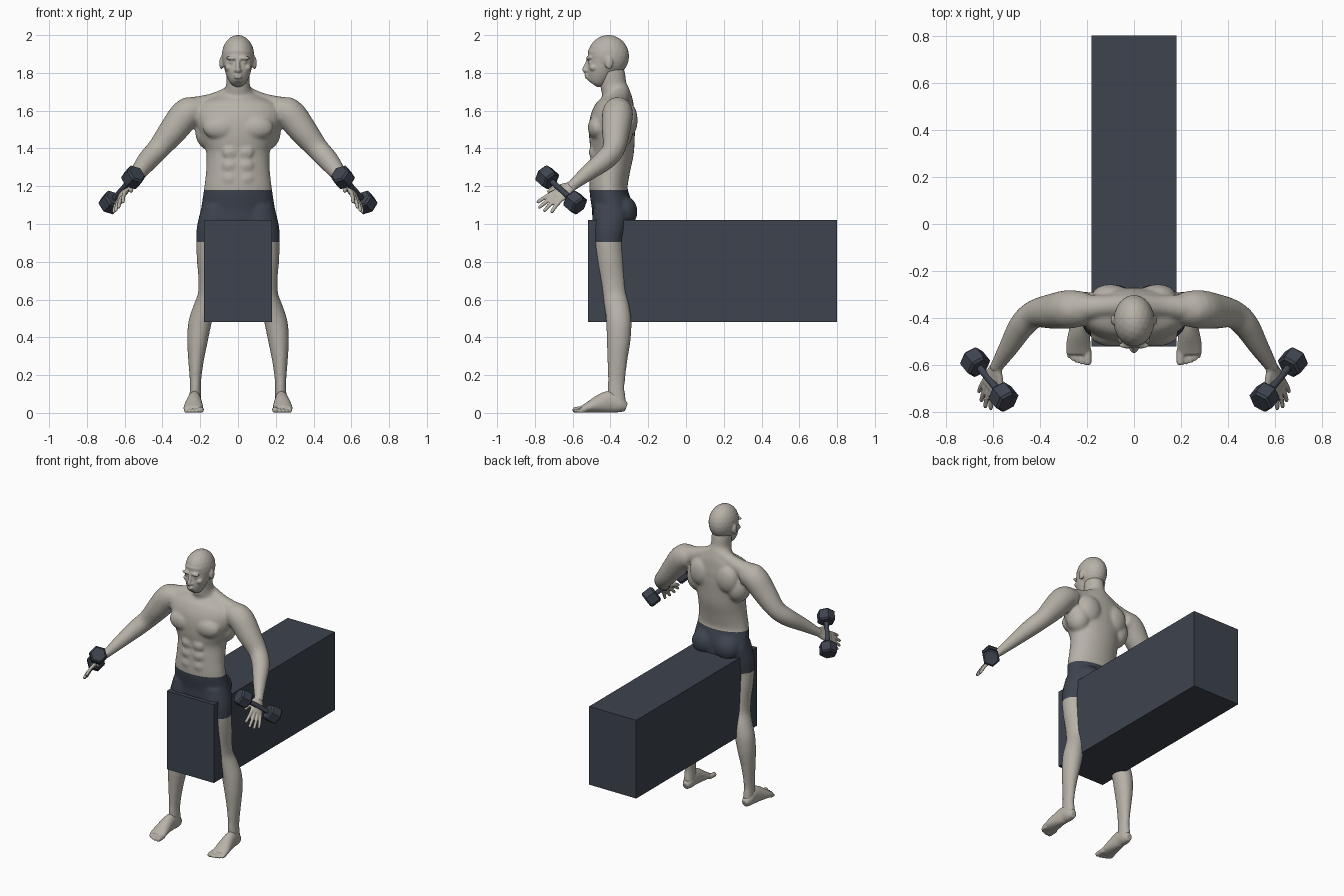
import bpy
import bmesh
from math import cos, sin, pi
from mathutils import Vector, Matrix

cube = bpy.data.objects.get("Cube")
if cube:
    bpy.data.objects.remove(cube, do_unlink=True)


def material(name, color):
    mat = bpy.data.materials.new(name)
    mat.use_nodes = True
    mat.diffuse_color = (*color, 1)
    mat.node_tree.nodes["Principled BSDF"].inputs["Base Color"].default_value = (*color, 1)
    return mat


skin = material("warm grey skin", (0.47, 0.44, 0.39))
charcoal = material("charcoal blue", (0.047, 0.056, 0.077))


def resample(rows, steps):
    """Smooth curve through the rows of numbers."""
    result = []
    for i in range(len(rows) - 1):
        a, b, c, d = (rows[min(max(i + k, 0), len(rows) - 1)] for k in (-1, 0, 1, 2))
        for s in range(steps):
            t = s / steps
            result.append([q + t * (r - p + t * (2 * p - 5 * q + 4 * r - e + t * (3 * (q - r) + e - p))) / 2
                           if steps > 1 else q for p, q, r, e in zip(a, b, c, d)])
    return result + [list(rows[-1])]


def loft(bm, rows, side=(1, 0, 0), sides=20, steps=4):
    """Closed tube; each row is x, y, z, radius along side, radius across."""
    rows = resample(rows, steps)
    centres = [Vector(r[:3]) for r in rows]
    rings = []
    for i, row in enumerate(rows):
        axis = (centres[min(i + 1, len(rows) - 1)] - centres[max(i - 1, 0)]).normalized()
        u = Vector(side)
        u = (u - axis * u.dot(axis)).normalized()
        v = axis.cross(u)
        rings.append([bm.verts.new(centres[i] + u * row[3] * cos(2 * pi * k / sides)
                                   + v * row[4] * sin(2 * pi * k / sides)) for k in range(sides)])
    for lower, upper in zip(rings, rings[1:]):
        for k in range(sides):
            j = (k + 1) % sides
            bm.faces.new((lower[k], lower[j], upper[j], upper[k]))
    bm.faces.new(rings[0][::-1])
    bm.faces.new(rings[-1])


def blob(bm, centre, radii):
    bmesh.ops.create_icosphere(bm, subdivisions=3, radius=1,
                               matrix=Matrix.Translation(centre) @ Matrix.Diagonal((*radii, 1)))


def mirror(bm):
    copy = bmesh.ops.duplicate(bm, geom=bm.verts[:] + bm.edges[:] + bm.faces[:])["geom"]
    for v in copy:
        if isinstance(v, bmesh.types.BMVert):
            v.co.x = -v.co.x


def finish(name, bm, mats, voxel=0, smooth=0):
    """Make the object; with a voxel size, fuse its volumes into one skin."""
    bmesh.ops.recalc_face_normals(bm, faces=bm.faces)
    mesh = bpy.data.meshes.new(name)
    bm.to_mesh(mesh)
    bm.free()
    obj = bpy.data.objects.new(name, mesh)
    bpy.context.scene.collection.objects.link(obj)
    if voxel:
        fuse = obj.modifiers.new("fuse", 'REMESH')
        fuse.mode = 'VOXEL'
        fuse.voxel_size = voxel
        relax = obj.modifiers.new("relax", 'SMOOTH')
        relax.factor = 0.5
        relax.iterations = smooth
        graph = bpy.context.evaluated_depsgraph_get()
        fused = bpy.data.meshes.new_from_object(obj.evaluated_get(graph))
        obj.modifiers.clear()
        obj.data = fused
        fused.polygons.foreach_set("use_smooth", [True] * len(fused.polygons))
    obj.data.materials.clear()
    for m in mats:
        obj.data.materials.append(m)
    return obj


# Body: limbs and muscles on one side, mirrored, then trunk
bm = bmesh.new()
leg = [(1.08, .11, -.39, .085, .10), (.98, .118, -.405, .10, .095), (.90, .125, -.41, .097, .084),
       (.80, .138, -.40, .081, .077), (.70, .15, -.388, .06, .07), (.62, .16, -.378, .054, .065),
       (.54, .185, -.362, .058, .066), (.47, .203, -.355, .061, .067), (.38, .215, -.357, .055, .063),
       (.28, .222, -.363, .042, .053), (.18, .225, -.368, .031, .046), (.12, .226, -.37, .03, .045),
       (.05, .226, -.365, .033, .05)]
loft(bm, [(x, y, z, a, b) for z, x, y, a, b in leg])
arm = [(.2, -.36, 1.6, .07), (.27, -.362, 1.585, .082), (.34, -.37, 1.5, .076), (.42, -.382, 1.4, .06),
       (.475, -.43, 1.34, .056), (.53, -.52, 1.27, .043), (.58, -.6, 1.205, .029), (.59, -.62, 1.19, .027)]
loft(bm, [(x, y, z, r, r) for x, y, z, r in arm])
trapezius = [(.03, -.345, 1.685, .05), (.13, -.35, 1.645, .048), (.25, -.36, 1.605, .066)]
loft(bm, [(x, y, z, r, r) for x, y, z, r in trapezius], side=(0, 1, 0))
blob(bm, (.265, -.365, 1.588), (.076, .074, .084))   # deltoid
blob(bm, (.15, -.36, 1.49), (.077, .08, .10))        # side of back
blob(bm, (.09, -.47, 1.51), (.097, .05, .066))       # chest
blob(bm, (.1, -.302, 1.55), (.078, .046, .09))       # shoulder blade
blob(bm, (.085, -.33, 1.065), (.088, .073, .085))    # buttock
for z in (1.24, 1.31, 1.38):
    blob(bm, (.04, -.494, z), (.042, .02, .036))     # abdomen
mirror(bm)
trunk = [(.96, -.4, .15, .08), (1.0, -.39, .205, .105), (1.08, -.39, .196, .108), (1.18, -.41, .181, .101),
         (1.28, -.403, .169, .106), (1.38, -.39, .169, .114), (1.46, -.392, .195, .121),
         (1.54, -.39, .226, .121), (1.6, -.378, .228, .11), (1.65, -.368, .18, .09),
         (1.69, -.37, .095, .075), (1.73, -.383, .064, .07), (1.79, -.39, .062, .068), (1.84, -.4, .06, .065)]
loft(bm, [(0, y, z, a, b) for z, y, a, b in trunk], sides=32)
body = finish("body_with_shorts", bm, (skin, charcoal), .009, 6)

# Shorts: cut the skin at hem and waistband, colour the band between
HEM, WAIST = .905, 1.18
bm = bmesh.new()
bm.from_mesh(body.data)
for z in (HEM, WAIST):
    bmesh.ops.bisect_plane(bm, geom=bm.verts[:] + bm.edges[:] + bm.faces[:],
                           plane_co=(0, 0, z), plane_no=(0, 0, 1))
for f in bm.faces:
    c = f.calc_center_median()
    f.material_index = int(HEM < c.z < WAIST and abs(c.x) < .35)
bm.to_mesh(body.data)
bm.free()

# Head: ears and brows mirrored, then skull, face, nose and lips
bm = bmesh.new()
blob(bm, (.088, -.408, 1.852), (.011, .021, .034))
blob(bm, (.03, -.515, 1.878), (.034, .014, .011))
blob(bm, (.032, -.507, 1.856), (.015, .011, .009))
blob(bm, (.046, -.488, 1.828), (.024, .024, .02))
blob(bm, (.011, -.53, 1.812), (.009, .011, .008))
mirror(bm)
blob(bm, (0, -.411, 1.888), (.087, .11, .113))
face = [(1.742, -.495, .022, .03), (1.752, -.488, .038, .046), (1.775, -.472, .055, .062),
        (1.81, -.455, .069, .072), (1.855, -.44, .078, .079), (1.9, -.43, .079, .092)]
loft(bm, [(0, y, z, a, b) for z, y, a, b in face], sides=28)
loft(bm, [(0, -.515, 1.872, .009, .01), (0, -.527, 1.84, .01, .012), (0, -.537, 1.816, .013, .013),
          (0, -.528, 1.804, .01, .008)])
for z in (1.788, 1.776):
    blob(bm, (0, -.526, z), (.024, .012, .0065))
finish("head", bm, (skin,), .0055, 3)

# Feet with toes
bm = bmesh.new()
loft(bm, [(.226, -.316, .03, .02, .023), (.227, -.35, .042, .034, .042), (.23, -.4, .058, .036, .058),
          (.233, -.45, .05, .043, .05), (.236, -.51, .031, .052, .031), (.237, -.552, .018, .051, .018)])
for x, tip, r in ((.197, -.6, .016), (.221, -.597, .011), (.241, -.59, .011), (.259, -.582, .01), (.275, -.57, .01)):
    loft(bm, [(x, -.53, r + .003, r, r), (x, tip + .012, r, r, r), (x, tip, r, r / 2, r / 2)], sides=12)
mirror(bm)
finish("feet", bm, (skin,), .0055, 2)

# Hands: palm, fingers and thumb in the frame of the grip
grip_in, grip_out = Vector((.555, -.735, 1.247)), Vector((.675, -.587, 1.114))
across = (grip_in - grip_out).normalized()
along = Vector((.31, -.8, -.51))
along = (along - across * along.dot(across)).normalized()
palm_side = along.cross(across)
wrist = Vector((.58, -.6, 1.205))


def hand_point(forward, sideways, inward=0):
    return wrist + along * forward + across * sideways + palm_side * inward


bm = bmesh.new()
loft(bm, [(*hand_point(f, 0), a, b) for f, a, b in
          ((-.025, .028, .027), (.02, .032, .022), (.07, .045, .019), (.115, .045, .013))], side=across)
for s, length in ((.034, .1), (.012, .118), (-.011, .112), (-.033, .09)):
    finger = ((0, 1, .011), (.5, 1.25, .0105), (.9, 1.5, .0095), (1, 1.55, .005))
    loft(bm, [(*hand_point(.105 + length * t, s * spread, .018 * t * t), r, r) for t, spread, r in finger],
         side=across, sides=12)
thumb = ((.02, .018, 0, .016), (.06, .048, .01, .014), (.1, .066, .018, .011), (.118, .072, .02, .006))
loft(bm, [(*hand_point(f, s, n), r, r) for f, s, n, r in thumb], side=palm_side, sides=12)
mirror(bm)
finish("hands", bm, (skin,), .005, 2)

# Dumbbells: chamfered hexagonal heads on a round handle
bm = bmesh.new()
for centre in (grip_in, grip_out):
    loft(bm, [(*(centre + across * d), r, r) for d, r in ((-.04, .046), (-.03, .057), (.03, .057), (.04, .046))],
         side=along, sides=6, steps=1)
loft(bm, [(*p, .015, .015) for p in (grip_in, grip_out)], side=along, sides=16, steps=1)
mirror(bm)
finish("dumbbells", bm, (charcoal,))

# Long block between the legs
bm = bmesh.new()
bmesh.ops.create_cube(bm, size=1, matrix=Matrix.Translation((0, .14, .75)) @ Matrix.Diagonal((.36, 1.32, .54, 1)))
finish("bench_block", bm, (charcoal,))
